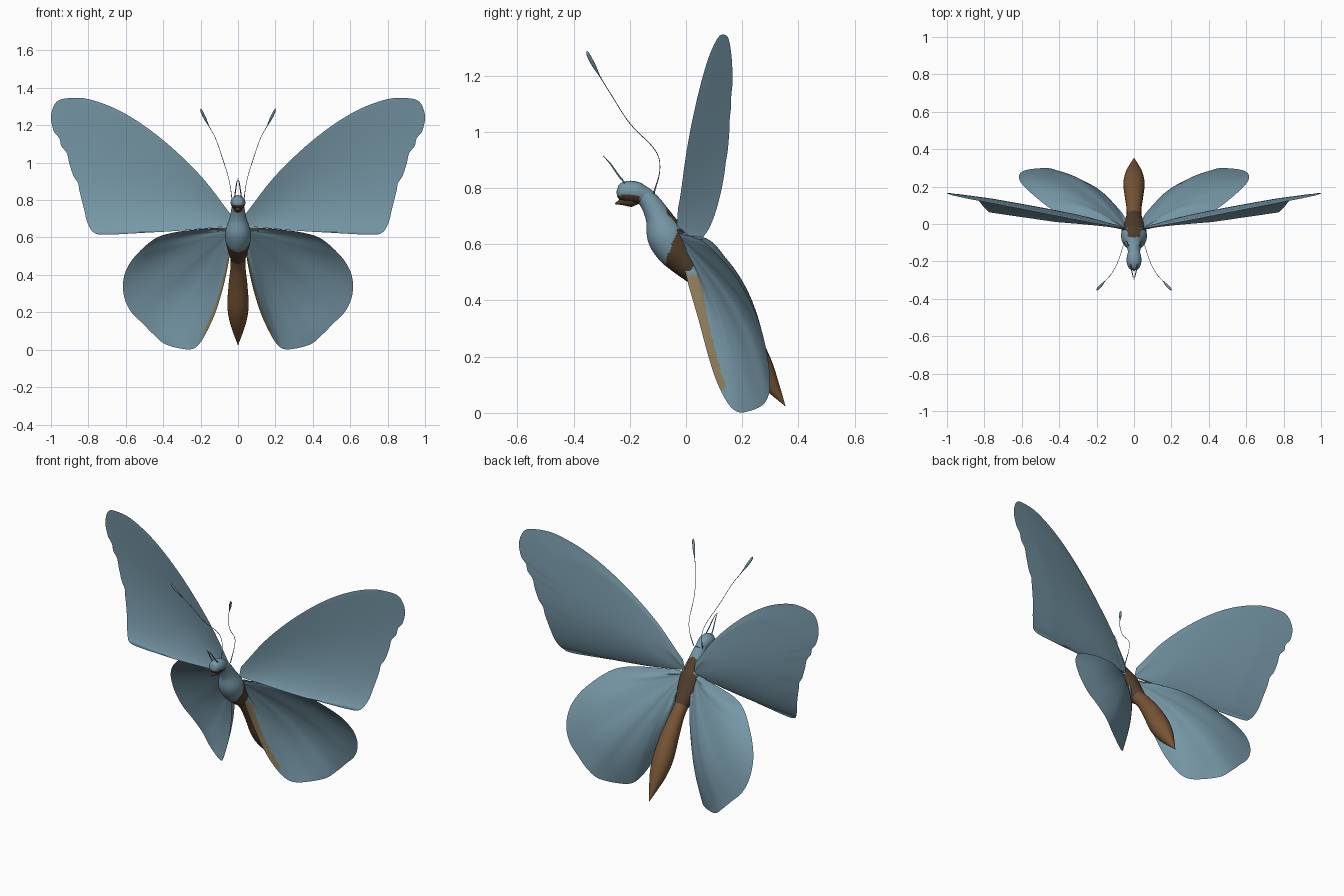
import bpy, bmesh, math
from mathutils import Vector

if "Cube" in bpy.data.objects:
    bpy.data.objects.remove(bpy.data.objects["Cube"])


def material(name, rgb):
    m = bpy.data.materials.new(name)
    m.diffuse_color = (*rgb, 1)
    m.use_nodes = True
    m.node_tree.nodes["Principled BSDF"].inputs["Base Color"].default_value = m.diffuse_color
    return m


BLUE = material("dusty blue", (0.180, 0.308, 0.382))
BROWN = material("warm brown", (0.185, 0.090, 0.037))
DARK = material("dark brown", (0.085, 0.050, 0.026))
TAN = material("tan", (0.27, 0.20, 0.105))


def spline(points, steps):
    """Catmull-Rom curve through points of any dimension."""
    p = [Vector(q) for q in points]
    p = [2 * p[0] - p[1]] + p + [2 * p[-1] - p[-2]]
    out = []
    for a, b, c, d in zip(p, p[1:], p[2:], p[3:]):
        for i in range(steps):
            t = i / steps
            out.append(0.5 * (2 * b + (c - a) * t + (2 * a - 5 * b + 4 * c - d) * t * t
                              + (3 * b - a - 3 * c + d) * t ** 3))
    return out + [p[-2]]


def finish(bm, name, mats, mirror=False, angle=40):
    bmesh.ops.remove_doubles(bm, verts=bm.verts, dist=1e-5)
    bmesh.ops.recalc_face_normals(bm, faces=bm.faces)
    me = bpy.data.meshes.new(name)
    bm.to_mesh(me)
    bm.free()
    ob = bpy.data.objects.new(name, me)
    bpy.context.collection.objects.link(ob)
    for m in mats:
        me.materials.append(m)
    bpy.ops.object.select_all(action='DESELECT')
    ob.select_set(True)
    bpy.context.view_layer.objects.active = ob
    bpy.ops.object.shade_smooth_by_angle(angle=math.radians(angle))
    if mirror:
        ob.modifiers.new("mirror", 'MIRROR')
    return ob


def tube(name, path, mats, steps=6, sides=24, rule=None, mirror=False):
    """Round tube along (x, y, z, radius) stations."""
    bm = bmesh.new()
    pts = spline(path, steps)
    rings = []
    for i, q in enumerate(pts):
        t = (pts[min(i + 1, len(pts) - 1)] - pts[max(i - 1, 0)]).to_3d().normalized()
        u = (Vector((1, 0, 0)) - t * t.x).normalized()
        v = t.cross(u)
        r = max(q[3], 0.0003)
        rings.append([bm.verts.new(q.to_3d() + r * (math.cos(a) * u + math.sin(a) * v))
                      for a in (2 * math.pi * k / sides for k in range(sides))])
    for a, b in zip(rings, rings[1:]):
        for k in range(sides):
            j = (k + 1) % sides
            f = bm.faces.new((a[k], a[j], b[j], b[k]))
            if rule and rule(f.calc_center_median()):
                f.material_index = 1
    bm.faces.new(rings[0])
    bm.faces.new(rings[-1])
    return finish(bm, name, mats, mirror)


def wing(name, root, outline, mats, bulge=0, depth=None, rule=None, rings=28, steps=6):
    """Thin fan from the root to the outline, closed by a back sheet.
    depth(x, z) gives the wing's y; without it y runs straight, plus a bulge."""
    bm = bmesh.new()
    root = Vector(root)
    edge = spline(outline, steps)
    n = len(edge) - 1
    inner = []
    for side in (0, 1):
        grid = []
        for i, e in enumerate(edge):
            across = max(math.sin(math.pi * i / n), 0)
            row = []
            for k in range(rings + 1):
                s = k / rings
                p = root.lerp(e, s)
                p.y += bulge * math.sin(math.pi * s) * math.sqrt(across)
                if depth:
                    p.y = depth(p.x, p.z)
                p.y += side * 0.007 * min(1, 6 * across) * min(1, 5 * (1 - s), 5 * s)
                row.append(bm.verts.new(p))
            grid.append(row)
            if 0 < i < n:
                inner += row[1:-1]
        for a, b in zip(grid, grid[1:]):
            for k in range(rings):
                f = bm.faces.new((a[k], a[k + 1], b[k + 1], b[k]))
                if rule and side == 0 and rule(f.calc_center_median()):
                    f.material_index = 1
    if not depth:
        for _ in range(60):
            bmesh.ops.smooth_vert(bm, verts=inner, factor=0.5, use_axis_y=True)
    return finish(bm, name, mats, mirror=True)


# Forewings: leading edge, wavy outer margin, trailing edge, hollow front
def fore_depth(x, z):
    w = z - 0.63
    v = min(max(w / (0.08 + 1.25 * x - 0.6 * x * x), 0), 1)
    hollow = 0.048 * (1 - math.exp(-5 * x)) * math.sin(math.pi * v ** 0.7)
    return -0.05 + 0.145 * x + (0.012 + 0.05 * x) * v + hollow


wing("forewings", (0.03, -0.05, 0.665), [
    (0.04, 0, 0.725), (0.2, 0, 0.93), (0.4, 0, 1.12), (0.6, 0, 1.26),
    (0.78, 0, 1.335), (0.9, 0, 1.345), (0.97, 0, 1.325), (1.0, 0, 1.25),
    (0.985, 0, 1.17), (0.955, 0, 1.13), (0.945, 0, 1.09), (0.915, 0, 1.05),
    (0.903, 0, 1.0), (0.88, 0, 0.93), (0.855, 0, 0.89), (0.848, 0, 0.85),
    (0.825, 0, 0.76), (0.805, 0, 0.68), (0.77, 0, 0.625), (0.7, 0, 0.615),
    (0.5, 0, 0.625), (0.3, 0, 0.637), (0.1, 0, 0.655)], [BLUE], depth=fore_depth)


# Hindwings, with a tan band along the inner edge of the front
def inner_band(c):
    d = 0.47 - c.z
    return -0.02 < d < 0.39 and c.x < 0.05 + 0.15 * d + 0.45 * d * d + 0.013


wing("hindwings", (0.035, -0.035, 0.635), [
    (0.06, -0.03, 0.655), (0.2, 0.0, 0.645), (0.35, 0.035, 0.625), (0.45, 0.085, 0.59),
    (0.55, 0.165, 0.5), (0.6, 0.215, 0.42), (0.615, 0.25, 0.345), (0.605, 0.275, 0.27),
    (0.57, 0.29, 0.2), (0.515, 0.297, 0.145), (0.45, 0.298, 0.08), (0.39, 0.275, 0.03),
    (0.3, 0.22, 0.005), (0.24, 0.18, 0.005), (0.2, 0.145, 0.04), (0.16, 0.11, 0.11),
    (0.12, 0.08, 0.2), (0.08, 0.045, 0.33), (0.05, 0.005, 0.47), (0.035, -0.02, 0.58)],
    [BLUE, TAN], bulge=0.075, rule=inner_band)


# Thorax and neck: blue front, dark brown back
def thorax_back(c):
    side_edge = -0.07 + max(0, c.z - 0.55) * 0.4
    return c.y > side_edge or (abs(c.x) < 0.035 and c.y > -0.07 and c.z < 0.74)


tube("thorax", [(0, -0.16, 0.78, 0.03), (0, -0.128, 0.748, 0.036), (0, -0.1, 0.70, 0.046),
                (0, -0.074, 0.637, 0.067), (0, -0.045, 0.588, 0.067), (0, -0.012, 0.548, 0.058),
                (0, 0.025, 0.507, 0.046), (0, 0.05, 0.478, 0.036)],
     [BLUE, DARK], steps=10, sides=48, rule=thorax_back)

# Abdomen
tube("abdomen", [(0, 0.0, 0.525, 0.03), (0, 0.035, 0.495, 0.038), (0, 0.085, 0.44, 0.04),
                 (0, 0.15, 0.35, 0.05), (0, 0.215, 0.24, 0.057), (0, 0.265, 0.16, 0.047),
                 (0, 0.31, 0.09, 0.025), (0, 0.353, 0.025, 0.001)], [BROWN])

# Head: blue crown, brown underside
tube("head", [(0, -0.247, 0.785, 0.004), (0, -0.238, 0.785, 0.026), (0, -0.21, 0.787, 0.038),
              (0, -0.18, 0.784, 0.039), (0, -0.15, 0.775, 0.032), (0, -0.115, 0.765, 0.02)],
     [BLUE, DARK], rule=lambda c: c.z < 0.774 and c.y < -0.165)
tube("mouth", [(0, -0.252, 0.744, 0.002), (0, -0.225, 0.752, 0.014), (0, -0.195, 0.757, 0.024),
               (0, -0.165, 0.757, 0.012)], [DARK], sides=12)

# Feelers above the mouth
tube("feelers", [(0.018, -0.215, 0.815, 0.003), (0.014, -0.24, 0.845, 0.003),
                 (0.008, -0.268, 0.885, 0.0025), (0.002, -0.295, 0.915, 0.001)],
     [BLUE], sides=8, mirror=True)

# Antennae with clubbed tips
tube("antennae", [(0.03, -0.115, 0.78, 0.003), (0.04, -0.093, 0.865, 0.0014),
                  (0.055, -0.11, 0.935, 0.0014), (0.085, -0.2, 1.03, 0.0014),
                  (0.12, -0.265, 1.13, 0.0014), (0.155, -0.305, 1.195, 0.002),
                  (0.178, -0.33, 1.24, 0.007), (0.195, -0.348, 1.275, 0.006),
                  (0.2, -0.353, 1.288, 0.001)], [BLUE], sides=10, mirror=True)
